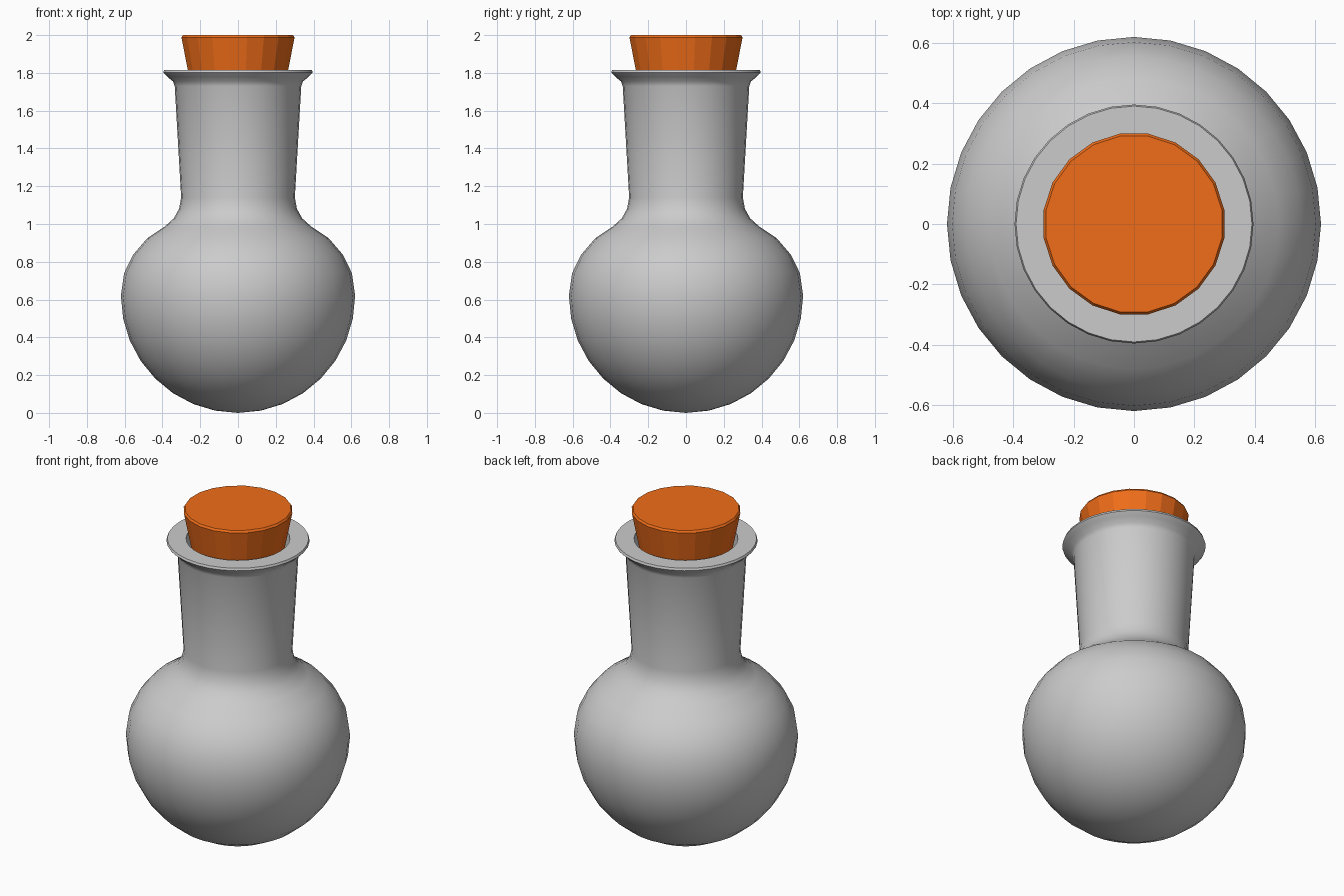
import bpy, math

if "Cube" in bpy.data.objects:
    bpy.data.objects.remove(bpy.data.objects["Cube"])


def lathe(name, profile, sides, offset=0.0):
    """Revolve (radius, z) points around z; radius 0 becomes a pole."""
    verts, faces, rings = [], [], []
    for r, z in profile:
        start = len(verts)
        if r == 0:
            verts.append((0, 0, z))
            rings.append([start] * sides)
        else:
            for i in range(sides):
                a = 2 * math.pi * (i + offset) / sides
                verts.append((r * math.cos(a), r * math.sin(a), z))
            rings.append(list(range(start, start + sides)))
    for lo, hi in zip(rings, rings[1:]):
        for i in range(sides):
            j = (i + 1) % sides
            faces.append(list(dict.fromkeys((lo[i], lo[j], hi[j], hi[i]))))
    mesh = bpy.data.meshes.new(name)
    mesh.from_pydata(verts, [], faces)
    mesh.update()
    obj = bpy.data.objects.new(name, mesh)
    bpy.context.collection.objects.link(obj)
    return obj


# Flask: round lower bulb, sloping shoulder, flared neck, rim, hollow inside
R = 0.62


def bowl(r):
    return [(r * math.sin(math.radians(11.25 * k)), R - r * math.cos(math.radians(11.25 * k)))
            for k in range(1, 9)]


outer = [(0, 0)] + bowl(R) + [
    (0.603, 0.74), (0.555, 0.838), (0.48, 0.925), (0.39, 0.985),
    (0.34, 1.03), (0.312, 1.08), (0.301, 1.14),
    (0.335, 1.73), (0.344, 1.755), (0.375, 1.78), (0.396, 1.802), (0.391, 1.815)]
inner = [(0.287, 1.815), (0.28, 1.74), (0.25, 1.14), (0.262, 1.06), (0.30, 0.99),
         (0.36, 0.94), (0.45, 0.885), (0.52, 0.81), (0.555, 0.73)]
flask = lathe("flask", outer + inner + bowl(0.57)[::-1] + [(0, R - 0.57)], 32)
bpy.context.view_layer.objects.active = flask
flask.select_set(True)
bpy.ops.object.shade_smooth_by_angle(angle=math.radians(40))

# Cork: faceted tapered stopper with a small top chamfer
cork = lathe("cork_stopper", [(0, 1.5), (0.207, 1.5), (0.303, 1.988), (0.295, 2.0), (0, 2.0)], 20, 0.5)
mat = bpy.data.materials.new("cork_orange")
mat.diffuse_color = (0.88, 0.155, 0.01, 1)
mat.use_nodes = True
mat.node_tree.nodes["Principled BSDF"].inputs["Base Color"].default_value = mat.diffuse_color
cork.data.materials.append(mat)
